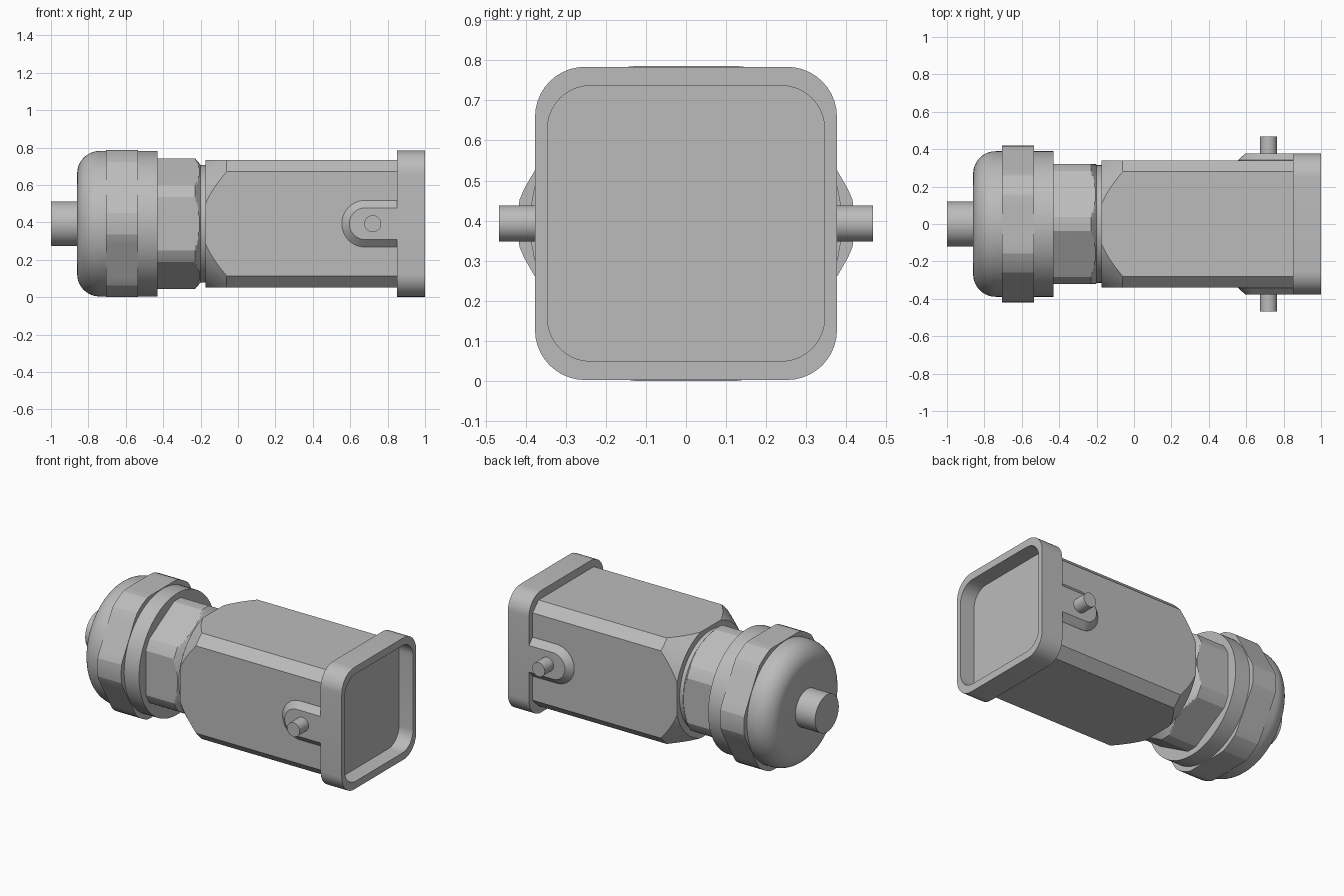
import bpy, bmesh
from math import sin, cos, pi, radians

if "Cube" in bpy.data.objects:
    bpy.data.objects.remove(bpy.data.objects["Cube"], do_unlink=True)

GREY = (0.5, 0.5, 0.5, 1)
AXIS = 0.393  # height of the long axis

metal = bpy.data.materials.new("grey metal")
metal.use_nodes = True
metal.diffuse_color = GREY
metal.node_tree.nodes["Principled BSDF"].inputs["Base Color"].default_value = GREY


def activate(obj):
    bpy.ops.object.select_all(action="DESELECT")
    obj.select_set(True)
    bpy.context.view_layer.objects.active = obj


def smooth(obj):
    activate(obj)
    bpy.ops.object.shade_smooth_by_angle(angle=radians(15))


def loft(name, rings):
    """Skin a row of equal rings and cap both ends."""
    bm = bmesh.new()
    rows = [[bm.verts.new(p) for p in ring] for ring in rings]
    n = len(rows[0])
    for a, b in zip(rows, rows[1:]):
        for i in range(n):
            j = (i + 1) % n
            bm.faces.new((a[i], a[j], b[j], b[i]))
    bm.faces.new(rows[0])
    bm.faces.new(rows[-1])
    bmesh.ops.recalc_face_normals(bm, faces=bm.faces)
    mesh = bpy.data.meshes.new(name)
    bm.to_mesh(mesh)
    bm.free()
    obj = bpy.data.objects.new(name, mesh)
    bpy.context.collection.objects.link(obj)
    mesh.materials.append(metal)
    smooth(obj)
    return obj


def across(x, points):
    """Place a y, z outline square to the long axis."""
    return [(x, y, AXIS + z) for y, z in points]


def circle(r, n=90):
    return [(r * cos(2 * pi * i / n), r * sin(2 * pi * i / n)) for i in range(n)]


def turned(name, profile):
    return loft(name, [across(x, circle(r)) for x, r in profile])


def round_hex(r, flat, first_flat):
    """Circle of radius r cut by six flats."""
    points = []
    for deg in range(0, 360, 4):
        off = (deg - first_flat + 30) % 60 - 30
        d = min(r, flat / cos(radians(off)))
        points.append((d * cos(radians(deg)), d * sin(radians(deg))))
    return points


def round_rect(w, h, r, steps=10):
    points = []
    for k, (sy, sz) in enumerate([(1, 1), (-1, 1), (-1, -1), (1, -1)]):
        for i in range(steps + 1):
            a = (k + i / steps) * pi / 2
            points.append((sy * (w - r) + r * cos(a), sz * (h - r) + r * sin(a)))
    return points


# Cable stub and domed cap
turned("cable", [(-1, 0.12), (-0.8, 0.12)])
FILLET = 0.12
dome = [(-0.86 + FILLET * (1 - sin(a)), 0.389 - FILLET * (1 - cos(a)))
        for a in (pi / 2 * (1 - i / 12) for i in range(13))]
turned("cap", dome + [(-0.43, 0.389)])

# Clamping nut around the cap
loft("cap_nut", [across(x, round_hex(0.42, 0.393, 30)) for x in (-0.705, -0.535)])

# Gland with six flats and a conical end
gland = [(-0.45, 0.35), (-0.23, 0.35)]
gland += [(-0.23 + 0.03 * i / 6, 0.35 - 0.035 * i / 6) for i in range(1, 7)]
loft("gland", [across(x, round_hex(r, 0.32, 0)) for x, r in gland])
turned("neck", [(-0.22, 0.315), (-0.15, 0.315)])

# Chamfered housing, its rear corners turned off by a cone
W, C = 0.34, 0.28
octagon = [(W, -C), (W, C), (C, W), (-C, W), (-W, C), (-W, -C), (-C, -W), (C, -W)]
housing = loft("housing", [across(x, octagon) for x in (-0.25, 0.87)])
cutter = turned("housing_cutter",
                [(-0.175, 0.355), (-0.04, 0.455), (0.05, 0.6), (1.2, 0.6)])
cutter.hide_render = True
trim = housing.modifiers.new("trim", "BOOLEAN")
trim.operation = "INTERSECT"
trim.solver = "EXACT"
trim.object = cutter
activate(housing)
bpy.ops.object.modifier_apply(modifier="trim")
bpy.data.objects.remove(cutter, do_unlink=True)
smooth(housing)

# Mating flange with a recessed opening
outer = round_rect(0.377, 0.391, 0.125)
inner = round_rect(0.346, 0.344, 0.108)
loft("flange", [across(0.85, outer), across(1, outer), across(1, inner), across(0.9, inner)])


def boss_ring(y, r):
    """U outline, round towards the rear."""
    arc = [(0.68 - r * sin(pi * i / 24), y, AXIS + r * cos(pi * i / 24)) for i in range(25)]
    return arc + [(0.86, y, AXIS - r), (0.86, y, AXIS + r)]


# Locking bosses and pins on both sides
for side, label in ((1, "back"), (-1, "front")):
    loft(label + "_boss", [boss_ring(side * y, r)
                           for y, r in ((0.33, 0.125), (0.341, 0.125), (0.377, 0.085))])
    loft(label + "_pin", [[(0.72 + px, side * y, AXIS + pz) for px, pz in circle(0.045, 48)]
                          for y in (0.36, 0.467)])
